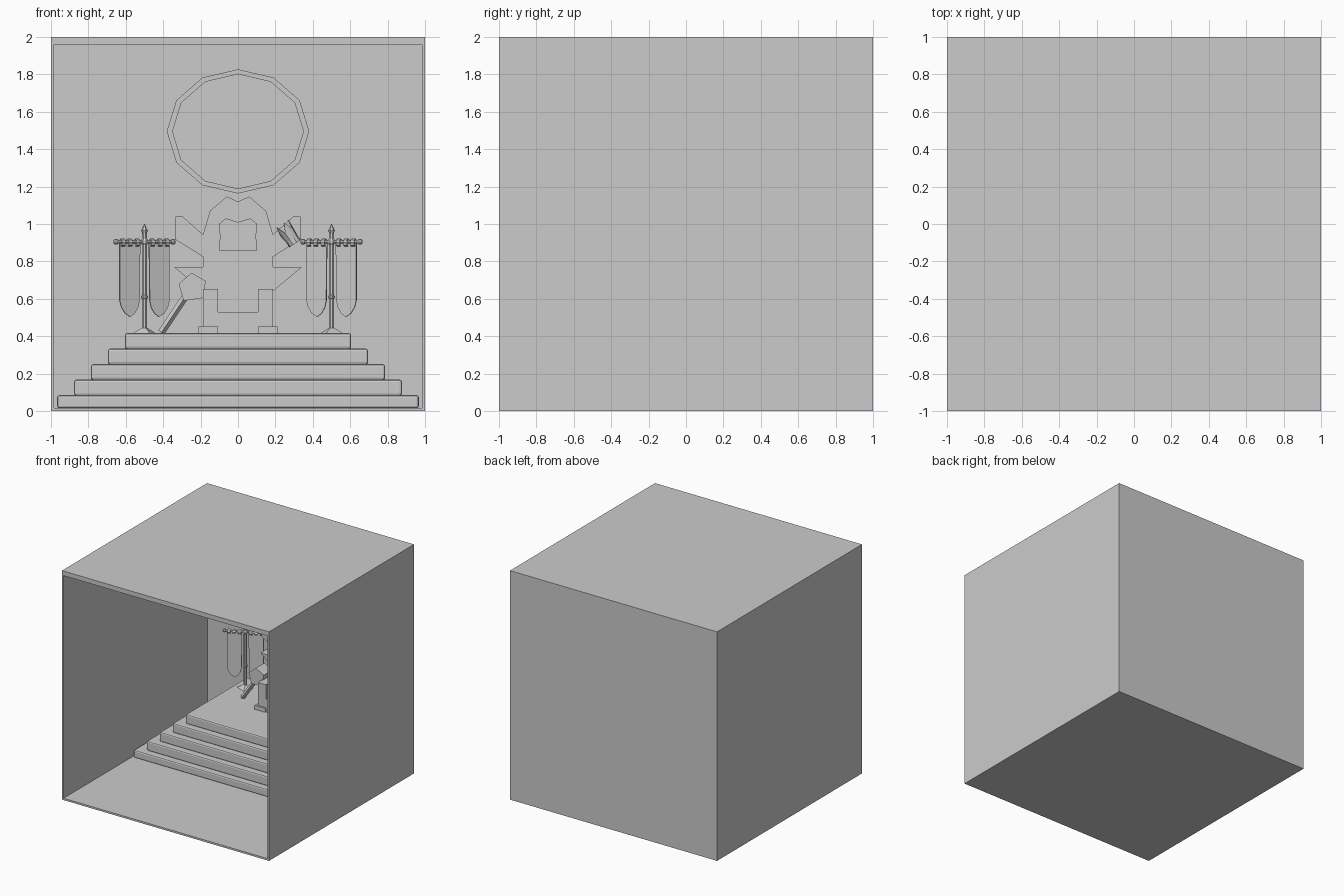
import bpy, bmesh, math
from mathutils import Matrix, Vector

if "Cube" in bpy.data.objects:
    bpy.data.objects.remove(bpy.data.objects["Cube"])

I = Matrix.Identity(4)


def finish(name, bm, M=I):
    bm.transform(M)
    bmesh.ops.recalc_face_normals(bm, faces=bm.faces)
    me = bpy.data.meshes.new(name)
    bm.to_mesh(me)
    bm.free()
    ob = bpy.data.objects.new(name, me)
    bpy.context.collection.objects.link(ob)
    return ob


def box(name, x0, x1, y0, y1, z0, z1, bevel=0):
    bm = bmesh.new()
    bmesh.ops.create_cube(bm, size=1)
    bm.transform(Matrix.Translation(((x0 + x1) / 2, (y0 + y1) / 2, (z0 + z1) / 2))
                 @ Matrix.Diagonal((x1 - x0, y1 - y0, z1 - z0, 1)))
    ob = finish(name, bm)
    if bevel:
        m = ob.modifiers.new("bevel", 'BEVEL')
        m.width, m.segments = bevel, 2
    return ob


def prism(name, pts, y0, y1, M=I):
    """Extrude an xz outline from y0 to y1."""
    bm = bmesh.new()
    f = bm.faces.new([bm.verts.new((x, y0, z)) for x, z in pts])
    r = bmesh.ops.extrude_face_region(bm, geom=[f])
    for v in r['geom']:
        if isinstance(v, bmesh.types.BMVert):
            v.co.y = y1
    return finish(name, bm, M)


def mirrored(half):
    """Complete a right-half outline with its mirror image."""
    return half + [(-x, z) for x, z in reversed(half) if x > 1e-6]


def rod(name, a, b, r1, r2=None, n=8, M=I):
    a, b = Vector(a), Vector(b)
    bm = bmesh.new()
    bmesh.ops.create_cone(bm, cap_ends=True, segments=n, radius1=r1,
                          radius2=r1 if r2 is None else r2, depth=(b - a).length)
    R = (b - a).to_track_quat('Z', 'Y').to_matrix().to_4x4()
    return finish(name, bm, M @ Matrix.Translation((a + b) / 2) @ R)


def knob(name, c, r, M=I, sz=1.0):
    bm = bmesh.new()
    bmesh.ops.create_uvsphere(bm, u_segments=8, v_segments=5, radius=r)
    return finish(name, bm, M @ Matrix.Translation(c) @ Matrix.Diagonal((1, 1, sz, 1)))


def band(name, outer, inner, n, y0, y1, M=I):
    """Elliptical n-sided ring facing front; outer and inner are (rx, rz)."""
    bm = bmesh.new()
    loops = []
    for (rx, rz), y in ((outer, y0), (outer, y1), (inner, y1), (inner, y0)):
        loops.append([bm.verts.new((rx * math.sin(t), y, rz * math.cos(t)))
                      for t in (2 * math.pi * i / n for i in range(n))])
    for k in range(4):
        p, q = loops[k], loops[(k + 1) % 4]
        for i in range(n):
            j = (i + 1) % n
            bm.faces.new((p[i], p[j], q[j], q[i]))
    return finish(name, bm, M)


# room shell, open at the front
box("floor", -1, 1, -1, 1, 0, .016)
box("ceiling", -1, 1, -1, 1, 1.96, 2)
box("left_wall", -1, -.985, -1, 1, .016, 1.96)
box("right_wall", .985, 1, -1, 1, .016, 1.96)
box("back_wall", -.985, .985, .985, 1, .016, 1.96)

# stepped platform, running back to the wall
for i in range(5):
    w = .967 - .0905 * i
    z0 = .016 if i == 0 else .083 * i
    box(f"step_{i + 1}", -w, w, -.06 + .05 * i, .985, z0, .085 + .0828 * i, .012)

# round wall window
W = Matrix.Translation((0, 0, 1.495))
band("window_frame", (.381, .332), (.35, .306), 12, .96, .985, W)
prism("window_pane", [(.35 * math.sin(i * math.pi / 6), .306 * math.cos(i * math.pi / 6))
                      for i in range(12)], .975, .985, W)

# throne
prism("throne_back", mirrored([(0, 1.12), (.06, 1.147), (.15, 1.07), (.187, .943), (.296, 1.04),
                               (.335, 1.04), (.335, .917), (.187, .825), (.187, .77),
                               (.342, .77), (.187, .64), (.187, .416)]), .8, .88)
prism("back_cushion", mirrored([(0, 1.01), (.065, 1.03), (.103, 1.0), (.096, .935),
                                (.103, .857)]), .785, .8)
prism("seat_and_arms", mirrored([(0, .53), (.107, .53), (.107, .653), (.187, .653),
                                 (.187, .416)]), .54, .8)
for s in (-1, 1):
    box("throne_foot", min(.107 * s, .21 * s), max(.107 * s, .21 * s), .53, .88, .415, .452)

# leaning mace
rod("mace_shaft", (-.41, .65, .42), (-.25, .66, .66), .019, n=4)
prism("mace_head", [(-.248, .739), (-.173, .696), (-.184, .605), (-.291, .589), (-.317, .68)],
      .6, .72)

# small crown hung on the throne wing
n = 10
bm = bmesh.new()
rings = [[bm.verts.new((r * math.cos(2 * math.pi * i / n), r * math.sin(2 * math.pi * i / n),
                        z + (.05 if peak and i % 2 == 0 else 0))) for i in range(n)]
         for r, z, peak in ((.037, 0, 0), (.036, .03, 0), (.043, .075, 1))]
for p, q in zip(rings, rings[1:]):
    for i in range(n):
        bm.faces.new((p[i], p[(i + 1) % n], q[(i + 1) % n], q[i]))
crown = finish("crown", bm, Matrix.Translation((.305, .76, .895))
               @ Matrix.Rotation(math.radians(-34), 4, 'Y'))
crown.modifiers.new("thickness", 'SOLIDIFY').thickness = .006

# banner stands, turned toward the middle
for s in (-1, 1):
    M = Matrix.Translation((.5 * s, .816, 0)) @ Matrix.Rotation(math.radians(-25 * s), 4, 'Z')
    rod("stand_base", (0, 0, .415), (0, 0, .445), .068, .016, 4, M)
    rod("stand_pole", (0, 0, .42), (0, 0, .95), .014, M=M)
    rod("finial_lower", (0, 0, .94), (0, 0, .965), .008, .018, 6, M)
    rod("finial_tip", (0, 0, .965), (0, 0, 1.0), .018, .001, 6, M)
    knob("pole_collar", (0, 0, .61), .02, M, .7)
    knob("bar_joint", (0, 0, .905), .022, M)
    rod("crossbar", (-.165, 0, .905), (.165, 0, .905), .009, M=M)
    for t in (-1, 1):
        knob("bar_end", (.168 * t, 0, .905), .016, M)
        cloth = [(.026, .897), (.147, .897), (.147, .59), (.137, .555), (.115, .522),
                 (.085, .503), (.058, .522), (.038, .555), (.03, .59)]
        prism("banner_cloth", [(x * t, z) for x, z in cloth], -.004, .004, M)
        for x in (.045, .088, .13):
            L = M @ Matrix.Translation((x * t, 0, .9)) @ Matrix.Rotation(math.pi / 2, 4, 'Z')
            band("cloth_loop", (.02, .022), (.013, .015), 8, -.011, .011, L)
